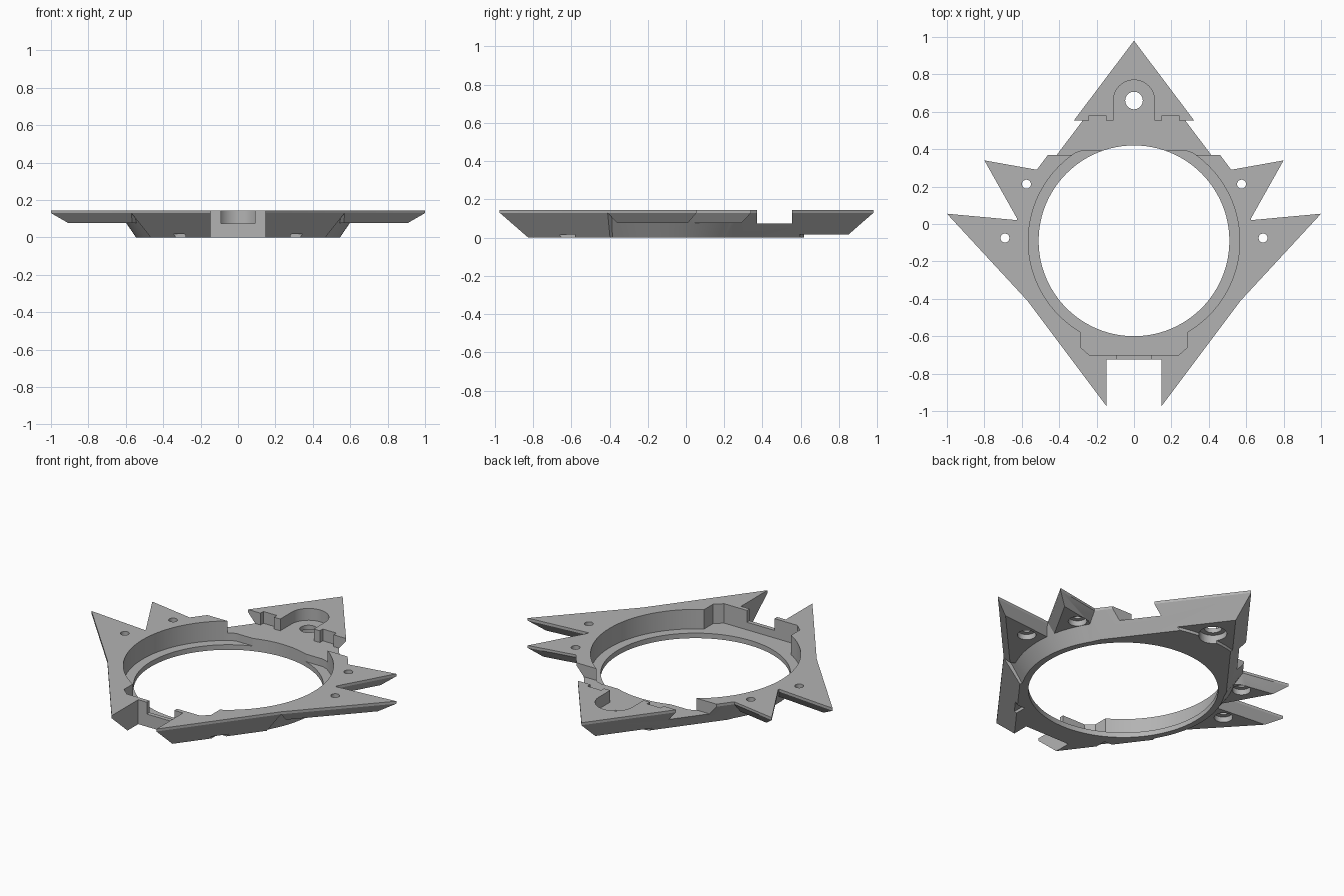
import bpy, bmesh, math
from mathutils import Vector

if "Cube" in bpy.data.objects:
    bpy.data.objects.remove(bpy.data.objects["Cube"], do_unlink=True)

TOP, RIM, FLOOR, LEDGE = 0.145, 0.13, 0.075, 0.03
CY = -0.09          # ring centre in y
TAPER = 0.69        # inward slope per unit of depth
HIGH = 0.3          # cutters reach above the top

grey = bpy.data.materials.new("mid_grey")
grey.use_nodes = True
grey.diffuse_color = (0.45, 0.45, 0.45, 1)
grey.node_tree.nodes["Principled BSDF"].inputs["Base Color"].default_value = grey.diffuse_color


def mirror(half):
    """Close a right-hand profile with its mirror image."""
    return half + [(-x, y) for x, y in reversed(half) if abs(x) > 1e-6]


def arc(cx, cy, r, a0, a1, n):
    return [(cx + r * math.cos(math.radians(a0 + (a1 - a0) * i / n)),
             cy + r * math.sin(math.radians(a0 + (a1 - a0) * i / n))) for i in range(n + 1)]


def circle(cx, cy, r, n):
    return arc(cx, cy, r, 0, 360, n)[:-1]


def inset(points, d):
    """Mitred inset of a closed outline."""
    pts = [Vector(p) for p in points]
    area = sum(a.x * b.y - b.x * a.y for a, b in zip(pts, pts[1:] + pts[:1]))
    s = 1 if area > 0 else -1
    out = []
    for i, p in enumerate(pts):
        e0 = (p - pts[i - 1]).normalized()
        e1 = (pts[(i + 1) % len(pts)] - p).normalized()
        n0, n1 = Vector((-e0.y, e0.x)) * s, Vector((-e1.y, e1.x)) * s
        out.append(tuple(p + (n0 + n1) * d / (1 + n0.dot(n1))))
    return out


def loft(name, layers):
    """Solid through (outline, height) layers of equal point count."""
    bm = bmesh.new()
    rings = [[bm.verts.new((x, y, z)) for x, y in pts] for pts, z in layers]
    n = len(rings[0])
    for a, b in zip(rings, rings[1:]):
        for i in range(n):
            j = (i + 1) % n
            bm.faces.new((a[i], a[j], b[j], b[i]))
    bm.faces.new(rings[0])
    bm.faces.new(rings[-1])
    bmesh.ops.recalc_face_normals(bm, faces=bm.faces)
    mesh = bpy.data.meshes.new(name)
    bm.to_mesh(mesh)
    bm.free()
    mesh.materials.append(grey)
    obj = bpy.data.objects.new(name, mesh)
    bpy.context.collection.objects.link(obj)
    return obj


def prism(name, pts, z0, z1):
    return loft(name, [(pts, z0), (pts, z1)])


def tapered(name, pts, z0):
    return loft(name, [(inset(pts, (RIM - z0) * TAPER), z0), (pts, RIM), (pts, TOP)])


def combine(target, tool, operation):
    mod = target.modifiers.new("join", 'BOOLEAN')
    mod.operation, mod.solver, mod.object = operation, 'EXACT', tool
    bpy.ops.object.select_all(action='DESELECT')
    bpy.context.view_layer.objects.active = target
    target.select_set(True)
    bpy.ops.object.modifier_apply(modifier=mod.name)
    bpy.data.objects.remove(tool, do_unlink=True)


def cut(name, pts, z0, z1):
    combine(frame, prism(name, pts, z0, z1), 'DIFFERENCE')


def box(x0, x1, y0, y1):
    return [(x0, y0), (x1, y0), (x1, y1), (x0, y1)]


# Tapered diamond body with rounded flanks
flank = arc(0, CY, 0.635, 34, -28, 24)
frame = tapered("pointed_frame", mirror([(0, 0.98), (0.52, 0.29)] + flank[1:] + [(0.57, -0.41), (0, -1.17)]), 0)

# Pairs of side spikes
spikes = [(0.52, 0.29), (0.80, 0.34), (0.62, 0.02), (1.0, 0.055), (0.57, -0.41), (0.43, -0.3), (0.43, 0.22)]
for s in (1, -1):
    combine(frame, tapered("side_spikes", [(s * x, y) for x, y in spikes], FLOOR + 0.003), 'UNION')

# Central opening and its seat, flattened at the back
cut("opening", circle(0, CY, 0.51, 96), -HIGH, HIGH)
cut("ring_seat", [(x, min(y, 0.39 + 0.0001 * abs(x))) for x, y in circle(0, CY, 0.565, 96)], LEDGE, HIGH)

# Front pocket, window and notch between the front points
cut("front_pocket", mirror([(0.285, -0.5), (0.285, -0.66), (0.24, -0.70)]), LEDGE, HIGH)
cut("front_window", box(-0.09, 0.09, -0.8, -0.65), FLOOR, HIGH)
cut("front_notch", box(-0.147, 0.147, -1.5, -0.725), -HIGH, HIGH)

# Lowered back channel with tab slots and an arch
channel = [(0.7, 0.37), (0.7, 0.553), (0.24, 0.553), (0.24, 0.58), (0.15, 0.58), (0.15, 0.553), (0.11, 0.553)]
cut("back_channel", mirror(channel + arc(0, 0.66, 0.11, 0, 90, 16)), FLOOR, HIGH)

# Screw holes, wider from below
for x, y, r, wide, depth in ((0, 0.66, 0.047, 0.075, 0.05), (0.575, 0.213, 0.024, 0.05, 0.11),
                             (-0.575, 0.213, 0.024, 0.05, 0.11), (0.69, -0.075, 0.024, 0.05, 0.11),
                             (-0.69, -0.075, 0.024, 0.05, 0.11)):
    cut("screw_hole", circle(x, y, r, 32), -HIGH, HIGH)
    cut("screw_recess", circle(x, y, wide, 32), -HIGH, depth)

# Shallow relief under the back point and slots near the front points
cut("back_relief", arc(0, CY, 0.71, 60, 120, 24) + [(-0.6, 1.2), (0.6, 1.2)], -HIGH, 0.017)
for s in (1, -1):
    cut("under_slot", box(s * 0.28, s * 0.5, -0.66, -0.58), -HIGH, 0.017)

bpy.ops.object.select_all(action='DESELECT')
frame.select_set(True)
bpy.context.view_layer.objects.active = frame
bpy.ops.object.shade_smooth_by_angle(angle=math.radians(25))
